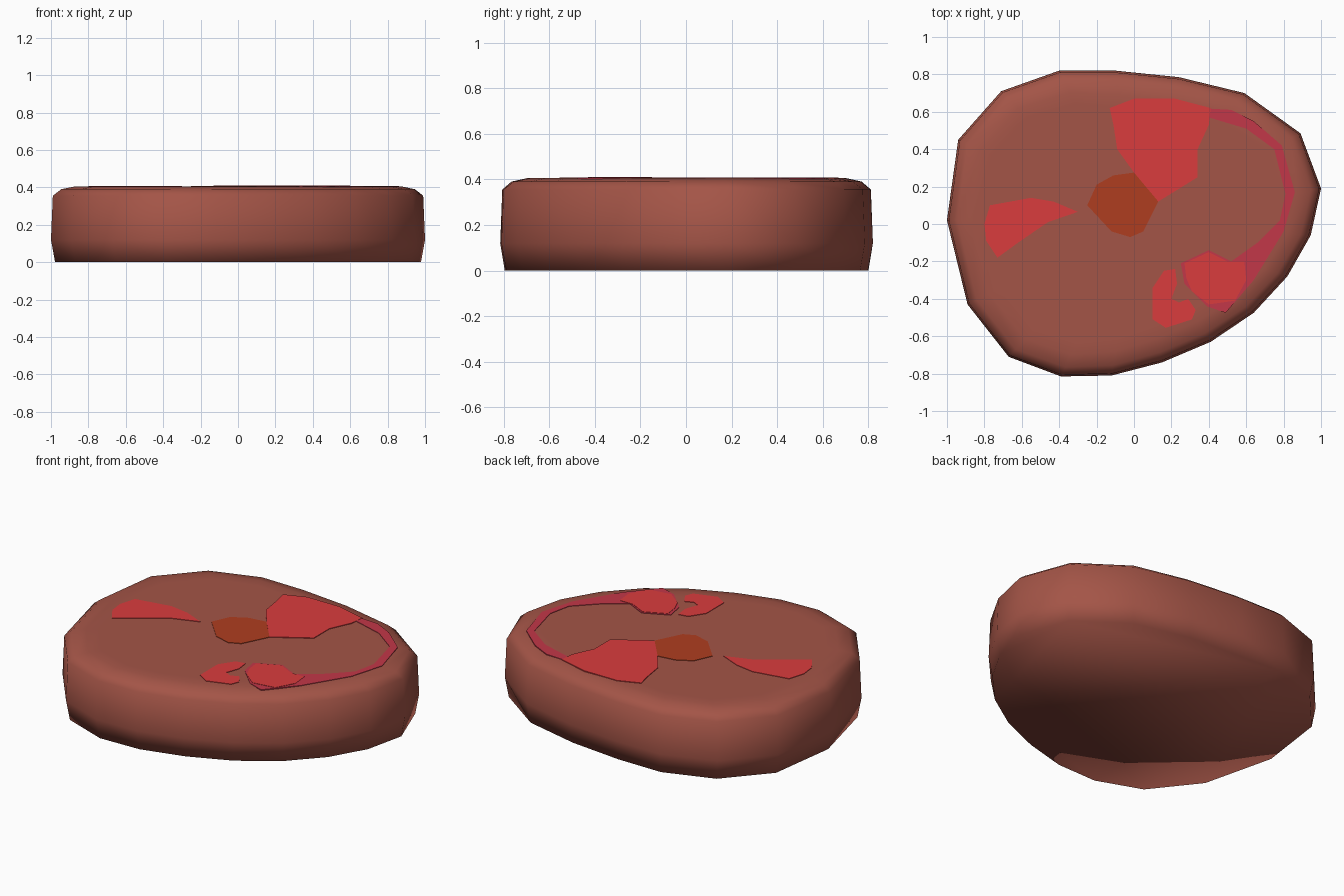
import bpy, bmesh
from mathutils import Vector

if "Cube" in bpy.data.objects:
    bpy.data.objects.remove(bpy.data.objects["Cube"])


def material(name, rgb):
    m = bpy.data.materials.new(name)
    m.diffuse_color = (*rgb, 1)
    m.use_nodes = True
    m.node_tree.nodes["Principled BSDF"].inputs["Base Color"].default_value = m.diffuse_color
    return m


MEAT = material("cooked meat brown", (0.37, 0.09, 0.063))
RED = material("raw red", (0.70, 0.045, 0.048))
PINK = material("pink rim", (0.54, 0.038, 0.065))
RUST = material("rust centre", (0.43, 0.048, 0.014))


def finish(bm, name, mat, smooth):
    bmesh.ops.recalc_face_normals(bm, faces=bm.faces)
    for f in bm.faces:
        f.smooth = smooth
    me = bpy.data.meshes.new(name)
    bm.to_mesh(me)
    bm.free()
    me.materials.append(mat)
    ob = bpy.data.objects.new(name, me)
    bpy.context.collection.objects.link(ob)
    return ob


def slab(outline, profile):
    """Stack inset copies of an outline; profile is (inset, z) per ring."""
    bm = bmesh.new()
    rings = []
    for inset, z in profile:
        ring = []
        for x, y in outline:
            v = Vector((x, y))
            v *= 1 - inset / v.length
            ring.append(bm.verts.new((v.x, v.y, z)))
        rings.append(ring)
    n = len(outline)
    for a, b in zip(rings, rings[1:]):
        for i in range(n):
            j = (i + 1) % n
            bm.faces.new((a[i], a[j], b[j], b[i]))
    bm.faces.new(rings[0])
    bm.faces.new(rings[-1])
    return bm


# Main steak body: rounded top rim, slight bulge, flat underside
outline = [(-1.0, .02), (-.94, .45), (-.71, .71), (-.40, .82), (-.10, .82),
           (.24, .785), (.59, .70), (.89, .485), (1.0, .19), (.945, -.06),
           (.82, -.28), (.64, -.475), (.41, -.63), (.15, -.74), (-.12, -.81),
           (-.39, -.815), (-.67, -.71), (-.89, -.43)]
body = slab(outline, [(.022, 0), (0, .12), (.01, .355), (.055, .39), (.13, .405), (.2, .405)])
finish(body, "steak_body", MEAT, True)


# Painted patches: very thin plates on the top face
def patch(name, pts, mat, top=.408):
    bm = slab(pts, [(0, .402), (0, top)])
    bmesh.ops.triangulate(bm, faces=[f for f in bm.faces if len(f.verts) > 4])
    finish(bm, name, mat, False)


patch("centre_spot", [(-.25, .10), (-.20, .21), (-.11, .26), (0, .275), (.08, .21), (.13, .12),
                      (.05, -.04), (-.02, -.07), (-.12, -.04)], RUST)
patch("large_red_patch", [(-.13, .62), (0, .67), (.22, .67), (.41, .62), (.40, .53), (.34, .40),
                          (.34, .25), (.13, .12), (0, .275), (-.09, .40), (-.11, .53)], RED, .409)
patch("left_red_patch", [(-.80, 0), (-.77, .10), (-.55, .14), (-.43, .12), (-.30, .065),
                         (-.46, .01), (-.62, -.10), (-.73, -.18), (-.79, -.09)], RED)
patch("hooked_red_patch", [(.10, -.34), (.16, -.25), (.22, -.24), (.23, -.32), (.20, -.40),
                           (.24, -.42), (.29, -.40), (.33, -.46), (.31, -.51), (.17, -.555),
                           (.10, -.51)], RED)
patch("pink_band", [(.35, .62), (.52, .61), (.64, .55), (.79, .42), (.86, .17), (.80, -.04),
                    (.64, -.30), (.49, -.475), (.39, -.44), (.27, -.32), (.25, -.21), (.40, -.14),
                    (.52, -.20), (.66, -.10), (.78, .02), (.81, .16), (.75, .40), (.60, .51),
                    (.40, .57)], PINK)
patch("red_patch_on_band", [(.27, -.21), (.40, -.15), (.50, -.20), (.59, -.20), (.60, -.30),
                            (.54, -.41), (.40, -.43), (.31, -.36), (.28, -.29)], RED, .41)
